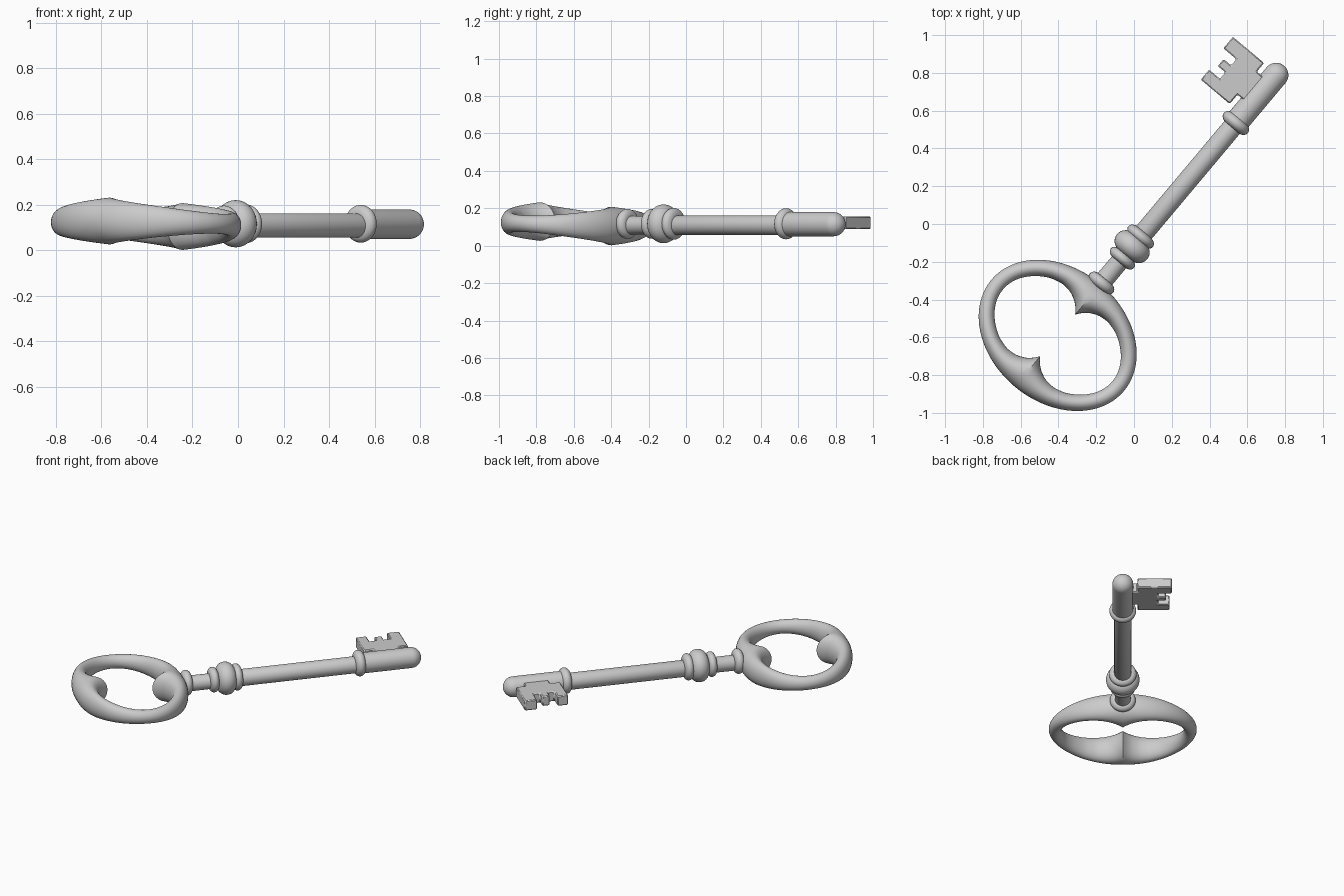
import bpy, bmesh, math
from mathutils import Matrix

if "Cube" in bpy.data.objects:
    bpy.data.objects.remove(bpy.data.objects["Cube"])

# Key is built along local x, then turned to lie diagonally
PLACE = Matrix.Translation((-0.01, -0.12, 0)) @ Matrix.Rotation(math.radians(50), 4, 'Z')


def finish(bm, name, angle=35):
    bmesh.ops.recalc_face_normals(bm, faces=bm.faces)
    me = bpy.data.meshes.new(name)
    bm.to_mesh(me)
    bm.free()
    ob = bpy.data.objects.new(name, me)
    bpy.context.collection.objects.link(ob)
    ob.matrix_world = PLACE
    bpy.ops.object.select_all(action='DESELECT')
    ob.select_set(True)
    bpy.context.view_layer.objects.active = ob
    bpy.ops.object.shade_smooth_by_angle(angle=math.radians(angle))
    return ob


def skin(bm, rings, closed):
    n = len(rings[0])
    for i in range(len(rings) if closed else len(rings) - 1):
        a, b = rings[i], rings[(i + 1) % len(rings)]
        for j in range(n):
            k = (j + 1) % n
            bm.faces.new((a[j], a[k], b[k], b[j]))


def lathe(name, profile, z, sides=32):
    bm = bmesh.new()
    rings = [[bm.verts.new((x, r * math.cos(2 * math.pi * j / sides),
                            z + r * math.sin(2 * math.pi * j / sides)))
              for j in range(sides)] for x, r in profile]
    skin(bm, rings, False)
    bm.faces.new(rings[0])
    bm.faces.new(rings[-1])
    return finish(bm, name)


def collar(name, x, radius, half, z, core=0.045):
    # rounded ring: half-ellipse profile around the shaft
    prof = [(x - half * math.cos(math.pi * i / 14),
             core + (radius - core) * math.sin(math.pi * i / 14)) for i in range(15)]
    lathe(name, prof, z)


def interp(s, pts):
    for (a, p), (b, q) in zip(pts, pts[1:]):
        if s <= b:
            return p + (q - p) * (s - a) / (b - a)
    return pts[-1][1]


# Bow: oval ring, swelling to an inward cusp at front and back
A, B, CX = 0.354, 0.458, -0.613
IN_PLANE = [(0, .105), (.06, .092), (.14, .078), (.27, .062), (.42, .051), (.6, .045), (1, .040)]
bm = bmesh.new()
rings = []
N, M = 128, 28
for i in range(N):
    t = 2 * math.pi * i / N
    c, s = math.cos(t), math.sin(t)
    nx, ny = c / A, s / B
    l = math.hypot(nx, ny)
    nx, ny = nx / l, ny / l
    rp = interp(abs(s), IN_PLANE)
    rz = 0.044 + 0.059 * (1 - abs(s)) ** 0.9
    zc = 0.117 - 0.012 * c
    ring = []
    for j in range(M):
        p = 2 * math.pi * j / M
        d = rp * (math.cos(p) - 1)
        ring.append(bm.verts.new((CX + A * c + nx * d, B * s + ny * d, zc + rz * math.sin(p))))
    rings.append(ring)
skin(bm, rings, True)
finish(bm, "bow")

# Shaft and thicker domed tip
lathe("shaft", [(-0.30, 0.05), (0.0, 0.048), (0.01, 0.053), (0.87, 0.053)], 0.109)
R, END = 0.065, 1.186
dome = [(END + R * math.sin(math.radians(a)), R * math.cos(math.radians(a)))
        for a in range(0, 90, 11)]
lathe("tip", [(0.855, R)] + dome, 0.115)

# Collars
collar("bow_collar", -0.252, 0.080, 0.030, 0.117)
collar("rear_ring", -0.080, 0.080, 0.028, 0.117)
collar("middle_ball", 0.0, 0.104, 0.058, 0.117)
collar("front_ring", 0.070, 0.085, 0.030, 0.117)
collar("tip_collar", 0.855, 0.083, 0.032, 0.117)

# Bit: notched plate on one side of the tip
outline = [(.975, 0), (1.134, 0), (1.134, .09), (1.194, .09), (1.194, .305), (1.115, .305),
           (1.115, .215), (1.072, .215), (1.072, .267), (1.024, .267), (1.024, .215),
           (.98, .215), (.98, .29), (.911, .29), (.911, .09), (.975, .09)]
bm = bmesh.new()
face = bm.faces.new([bm.verts.new((x, y, 0.088)) for x, y in outline])
ext = bmesh.ops.extrude_face_region(bm, geom=[face])
bmesh.ops.translate(bm, vec=(0, 0, 0.068),
                    verts=[g for g in ext["geom"] if isinstance(g, bmesh.types.BMVert)])
bit = finish(bm, "bit", 30)
bev = bit.modifiers.new("edge_bevel", 'BEVEL')
bev.width = 0.006
bev.segments = 1
